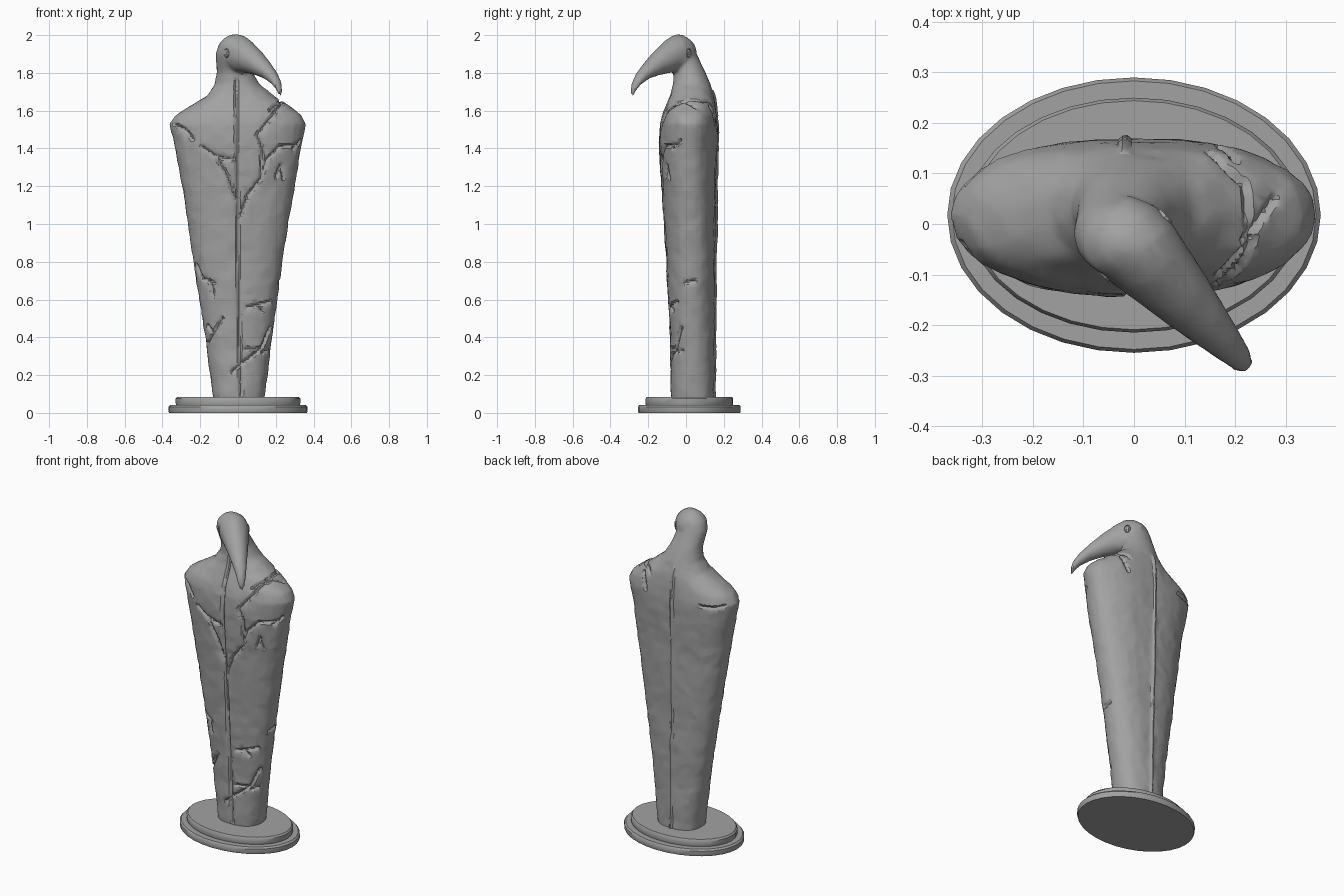
import bpy, bmesh, math, random
from mathutils import Vector, noise
from mathutils.bvhtree import BVHTree
from mathutils.kdtree import KDTree

random.seed(4)
if "Cube" in bpy.data.objects:
    bpy.data.objects.remove(bpy.data.objects["Cube"])

stone = bpy.data.materials.new("grey stone")
stone.use_nodes = True
GREY = (0.36, 0.36, 0.36, 1)
stone.diffuse_color = GREY
stone.node_tree.nodes["Principled BSDF"].inputs["Base Color"].default_value = GREY

UP = Vector((0, 0, 1))
HEAD = Vector((-0.02, -0.02, 0))       # head axis start
AIM = Vector((0.68, -0.73, 0)).normalized()   # where the beak points
SIDE = UP.cross(AIM)


def make_object(name, bm):
    bmesh.ops.recalc_face_normals(bm, faces=bm.faces)
    mesh = bpy.data.meshes.new(name)
    bm.to_mesh(mesh)
    bm.free()
    mesh.materials.append(stone)
    obj = bpy.data.objects.new(name, mesh)
    bpy.context.collection.objects.link(obj)
    return obj


def loft(bm, rings):
    """Skin closed rings of points and cap both ends."""
    rows = [[bm.verts.new(p) for p in ring] for ring in rings]
    n = len(rows[0])
    for a, b in zip(rows, rows[1:]):
        for i in range(n):
            j = (i + 1) % n
            bm.faces.new((a[i], a[j], b[j], b[i]))
    bm.faces.new(rows[0][::-1])
    bm.faces.new(rows[-1])


def oval(center, u, v, power=1.0, n=32):
    ring = []
    for i in range(n):
        a = math.tau * i / n
        c, s = math.cos(a), math.sin(a)
        ring.append(center + u * math.copysign(abs(c) ** power, c)
                    + v * math.copysign(abs(s) ** power, s))
    return ring


def bake(obj):
    """Replace the mesh by its modified result."""
    graph = bpy.context.evaluated_depsgraph_get()
    mesh = bpy.data.meshes.new_from_object(obj.evaluated_get(graph))
    obj.modifiers.clear()
    obj.data = mesh


def smooth(obj, degrees):
    bpy.ops.object.select_all(action="DESELECT")
    obj.select_set(True)
    bpy.context.view_layer.objects.active = obj
    bpy.ops.object.shade_smooth_by_angle(angle=math.radians(degrees))


# Wrapped body, neck and skull: height, right, left, front, back
BODY = [(0.06, -.13, .14, -.08, .15), (0.4, -.175, .18, -.085, .15),
        (0.8, -.235, .235, -.105, .155), (1.2, -.297, .3, -.13, .16),
        (1.42, -.337, .337, -.145, .168), (1.53, -.362, .358, -.138, .168),
        (1.58, -.325, .335, -.125, .162), (1.63, -.24, .27, -.105, .155),
        (1.68, -.165, .185, -.085, .145), (1.74, -.123, .115, -.07, .13),
        (1.8, -.113, .08, -.067, .105), (1.85, -.117, .065, -.085, .08),
        (1.9, -.118, .055, -.1, .058), (1.95, -.103, .045, -.105, .038),
        (1.985, -.07, .03, -.085, .01), (2.003, -.035, .01, -.055, -.02)]
# Beak: distance along the aim, top, bottom, half width
BEAK = [(-.05, 1.97, 1.84, .06), (0, 1.997, 1.81, .082), (.05, 2.0, 1.8, .084),
        (.1, 1.975, 1.8, .075), (.18, 1.92, 1.787, .06), (.25, 1.862, 1.768, .045),
        (.31, 1.81, 1.735, .033), (.345, 1.765, 1.7, .024), (.362, 1.72, 1.668, .013)]

bm = bmesh.new()
loft(bm, [oval(Vector(((a + b) / 2, (c + d) / 2, z)), Vector(((b - a) / 2, 0, 0)),
               Vector((0, (d - c) / 2, 0)), 0.88 if z < 1.7 else 1.0)
          for z, a, b, c, d in BODY])
loft(bm, [oval(HEAD + AIM * d + UP * (t + b) / 2, SIDE * w, UP * (t - b) / 2)
          for d, t, b, w in BEAK])
figure = make_object("wrapped_figure", bm)

# Fuse into one skin
fuse = figure.modifiers.new("fuse", "REMESH")
fuse.mode, fuse.voxel_size = "VOXEL", 0.009
soften = figure.modifiers.new("soften", "SMOOTH")
soften.factor, soften.iterations = 0.5, 3
bake(figure)
tree = BVHTree.FromPolygons([v.co for v in figure.data.vertices],
                            [p.vertices for p in figure.data.polygons])


def cast(origin, direction):
    return tree.ray_cast(origin, direction)[0]


def front(x, z):
    return cast(Vector((x, -2, z)), Vector((0, 1, 0)))


def back(x, z):
    return cast(Vector((x, 2, z)), Vector((0, -1, 0)))


def above(x, y):
    return cast(Vector((x, y, 3)), -UP)


def left(y, z):
    return cast(Vector((2, y, z)), Vector((-1, 0, 0)))


def trace(points, view, step=0.005):
    """Points on the surface under a flat polyline."""
    hits = []
    for (a, b), (c, d) in zip(points, points[1:]):
        n = max(1, round(math.hypot(c - a, d - b) / step))
        hits += [view(a + (c - a) * i / n, b + (d - b) * i / n) for i in range(n + 1)]
    return [h for h in hits if h]


def locator(points):
    finder = KDTree(len(points))
    for i, p in enumerate(points):
        finder.insert(p, i)
    finder.balance()
    return finder


# Cracks, drawn on the front, top, back and left
FRONT = [[(.235, 1.64), (.17, 1.56), (.1, 1.47), (.13, 1.4), (.12, 1.24), (.05, 1.15), (0, 1.02)],
         [(.32, 1.42), (.22, 1.41), (.15, 1.34), (.12, 1.25)],
         [(-.19, 1.41), (-.12, 1.36), (-.03, 1.34)],
         [(-.11, 1.35), (-.05, 1.24), (-.01, 1.12)],
         [(-.34, 1.53), (-.28, 1.5), (-.24, 1.45)],
         [(.2, 1.25), (.225, 1.31), (.24, 1.24)],
         [(-.22, .78), (-.19, .71), (-.13, .69)], [(-.15, .7), (-.13, .62)],
         [(-.165, .37), (-.13, .42), (-.085, .5)], [(-.16, .46), (-.13, .42)],
         [(.05, .56), (.1, .57), (.17, .59)], [(.1, .57), (.13, .54)],
         [(-.03, .22), (.03, .27), (.125, .34), (.17, .45)], [(.04, .34), (.125, .34)],
         [(.015, .1), (0, .8), (-.005, 1.3), (-.01, 1.76)]]
TOP = [[(.15, .14), (.22, .08), (.23, -.04), (.17, -.1)], [(.28, .05), (.22, -.03)]]
BACK = [[(-.33, 1.53), (-.27, 1.515), (-.2, 1.52)], [(.2, 1.62), (.17, 1.53)]]
LEFT = [[(0, .69), (.05, .7)], [(-.07, 1.4), (-.03, 1.44)], [(-.05, .32), (-.02, .33)]]

cracks = locator([p for lines, view in ((FRONT, front), (TOP, above), (BACK, back), (LEFT, left))
                  for line in lines for p in trace(line, view)])
back_seam = locator(trace([(0, .08), (-.01, .8), (-.02, 1.7)], back))

# Roughen the skin, press the cracks in and raise the back seam
REACH = 0.013
moves = []
for v in figure.data.vertices:
    rough = noise.noise(v.co * 9) * 0.004 + noise.noise(v.co * 22) * 0.003
    push = rough if v.co.z < 1.72 else rough * 0.4
    push -= max(0, 1 - cracks.find(v.co)[2] / REACH) * 0.016
    push += max(0, 1 - back_seam.find(v.co)[2] / REACH) * 0.012
    moves.append(v.normal * push)
for v, move in zip(figure.data.vertices, moves):
    v.co += move

# Thin into chiselled facets
thin = figure.modifiers.new("thin", "DECIMATE")
thin.ratio = 0.2
bake(figure)
smooth(figure, 32)

# Almond eyes: a rim around a low bulge on each side of the head
for name, sign in (("left_eye", 1), ("right_eye", -1)):
    out = SIDE * sign
    spot = cast(HEAD + AIM * 0.03 + UP * 1.905 + out, -out)
    bm = bmesh.new()
    rows = []
    for i in range(12):
        a = math.tau * i / 12
        rows.append([bm.verts.new(spot + AIM * math.cos(a) * r * 0.75
                                  + UP * math.sin(a) * r + out * h)
                     for r, h in ((.027, -.006), (.023, .004), (.018, -.003), (.009, .003))])
    for a, b in zip(rows, rows[1:] + rows[:1]):
        for i in range(3):
            bm.faces.new((a[i], b[i], b[i + 1], a[i + 1]))
    bm.faces.new([r[-1] for r in rows])
    smooth(make_object(name, bm), 30)

# Two-tier oval plinth
for name, low, high, wide, deep in (("plinth_lower", 0, .042, .369, .272),
                                    ("plinth_upper", .04, .085, .33, .232)):
    bm = bmesh.new()
    mid = Vector((0, .0175, 0))
    loft(bm, [oval(mid + UP * z, Vector((wide * s, 0, 0)), Vector((0, deep * s, 0)))
              for z, s in ((low, .99), (low + .01, 1), (high - .01, 1), (high, .975))])
    smooth(make_object(name, bm), 35)
